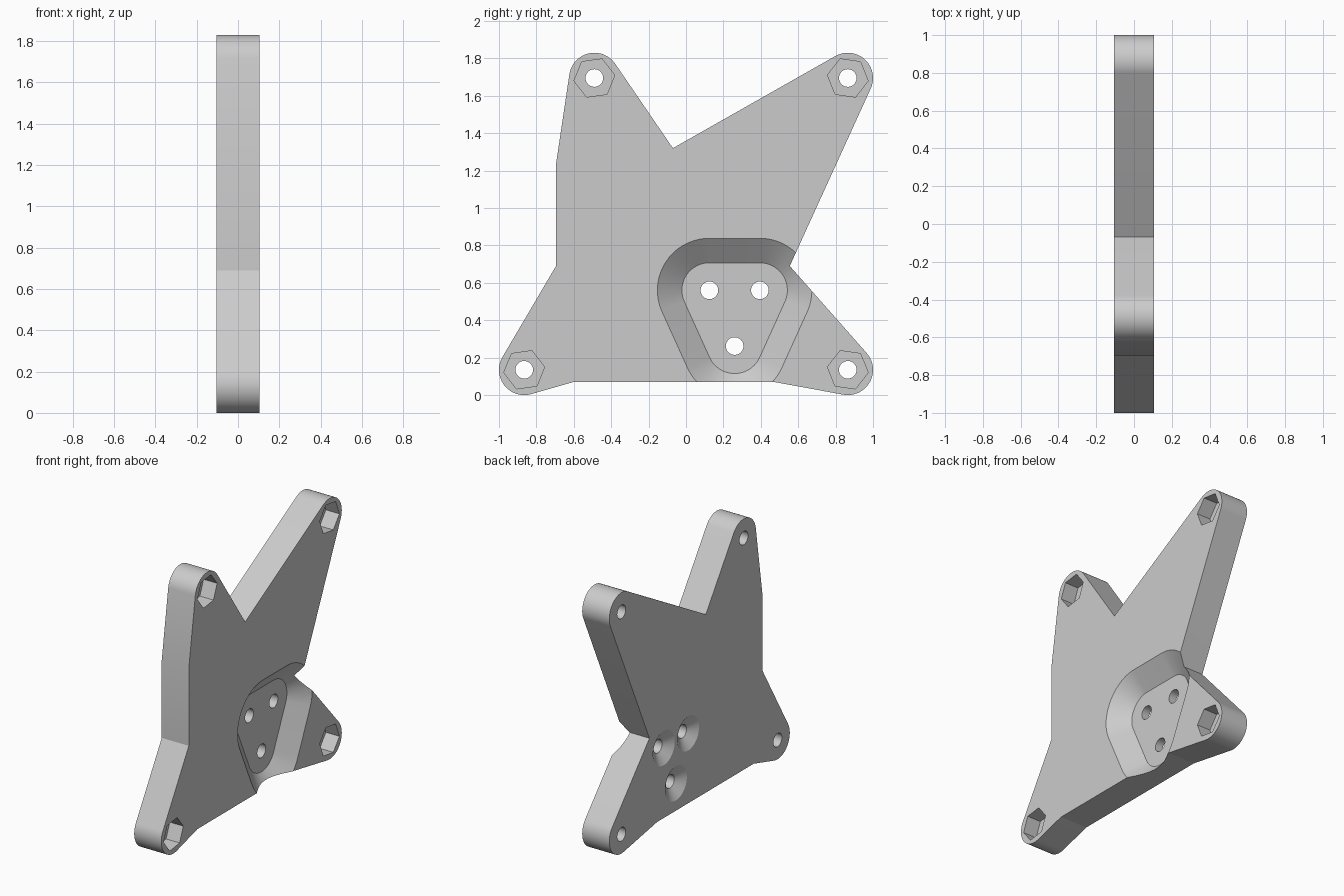
import bpy, bmesh, math
from mathutils import Vector

if "Cube" in bpy.data.objects:
    bpy.data.objects.remove(bpy.data.objects["Cube"], do_unlink=True)

HALF = 0.105           # half plate thickness
EAR_R = 0.135          # rounded corner radius
HOLE_R = 0.047
STEPS = 24

grey = bpy.data.materials.new("plain grey")
grey.use_nodes = True
grey.diffuse_color = (0.6, 0.6, 0.6, 1)
grey.node_tree.nodes["Principled BSDF"].inputs["Base Color"].default_value = (0.6, 0.6, 0.6, 1)


def make_object(name, bm):
    bmesh.ops.recalc_face_normals(bm, faces=bm.faces)
    mesh = bpy.data.meshes.new(name)
    bm.to_mesh(mesh)
    bm.free()
    mesh.materials.append(grey)
    obj = bpy.data.objects.new(name, mesh)
    bpy.context.collection.objects.link(obj)
    return obj


def ring(c, r, x, n, turn=0.0):
    """Points of a circle or polygon around c = (y, z) at depth x."""
    return [Vector((x, c[0] + r * math.cos(turn + math.tau * i / n),
                    c[1] + r * math.sin(turn + math.tau * i / n))) for i in range(n)]


def hull(name, points):
    """Convex solid around the points."""
    bm = bmesh.new()
    for p in points:
        bm.verts.new(p)
    res = bmesh.ops.convex_hull(bm, input=bm.verts[:])
    junk = [v for v in res["geom_interior"] if isinstance(v, bmesh.types.BMVert)]
    bmesh.ops.delete(bm, geom=junk, context="VERTS")
    bmesh.ops.dissolve_limit(bm, angle_limit=0.005, verts=bm.verts[:], edges=bm.edges[:])
    return make_object(name, bm)


def rounded_ear(prev, c, nxt):
    """Arc around c, tangent to the lines from prev and to nxt."""
    def tangent(p, sign):
        d = Vector(p) - Vector(c)
        return math.atan2(d.y, d.x) + sign * math.acos(EAR_R / d.length)
    a0, a1 = tangent(prev, 1), tangent(nxt, -1)
    span = (a1 - a0) % math.tau
    return [(c[0] + EAR_R * math.cos(a0 + span * i / STEPS),
             c[1] + EAR_R * math.sin(a0 + span * i / STEPS)) for i in range(STEPS + 1)]


# Plate outline: four rounded ears joined by straight edges
low_back, low_front = (0.865, 0.135), (-0.865, 0.135)
top_back, top_front = (0.865, 1.695), (-0.49, 1.695)
ears = [low_front, low_back, top_back, top_front]
foot_front, foot_back = (-0.6, 0.07), (0.47, 0.07)
notch, valley = (0.555, 0.69), (-0.07, 1.32)
side_top, side_low = (-0.695, 1.235), (-0.695, 0.69)
outline = (rounded_ear(side_low, low_front, foot_front) + [foot_front, foot_back]
           + rounded_ear(foot_back, low_back, notch) + [notch]
           + rounded_ear(notch, top_back, valley) + [valley]
           + rounded_ear(valley, top_front, side_top) + [side_top, side_low])

bm = bmesh.new()
face = bm.faces.new([bm.verts.new((-HALF, y, z)) for y, z in outline])
ext = bmesh.ops.extrude_face_region(bm, geom=[face], use_keep_orig=True)
bmesh.ops.translate(bm, vec=(2 * HALF, 0, 0),
                    verts=[g for g in ext["geom"] if isinstance(g, bmesh.types.BMVert)])
plate = make_object("mounting_plate", bm)

cutters = []

# Sloped recess with a rounded triangular floor
screws = [(0.125, 0.56), (0.395, 0.56), (0.26, 0.262)]
floor_r, rim_r, over = 0.147, 0.278, 0.4
wide_r = rim_r + (rim_r - floor_r) * over
cutters.append(hull("recess_cutter",
                    [p for c in screws for p in ring(c, floor_r, 0, 64)
                     + ring(c, wide_r, HALF * (1 + over), 64)]))

# Countersunk screw holes
sink, sink_r = 0.047, 0.12
for c in screws:
    slope = (sink_r - HOLE_R) / sink
    cutters.append(hull("countersink_cutter",
                        ring(c, HOLE_R, -HALF + sink, 64)
                        + ring(c, sink_r + slope * 0.02, -HALF - 0.02, 64)))

# Hexagonal nut pockets in the ears
for c, turn in zip(ears, (8, -8, -8, 8)):
    t = math.radians(turn)
    cutters.append(hull("nut_pocket_cutter",
                        ring(c, 0.11, 0, 6, t) + ring(c, 0.11, 0.2, 6, t)))

# Through holes
for c in ears + screws:
    cutters.append(hull("hole_cutter", ring(c, HOLE_R, -0.2, 64) + ring(c, HOLE_R, 0.2, 64)))

# Cut everything out of the plate
bpy.context.view_layer.objects.active = plate
for cutter in cutters:
    cutter.hide_render = True
    mod = plate.modifiers.new("cut", "BOOLEAN")
    mod.operation = "DIFFERENCE"
    mod.solver = "EXACT"
    mod.object = cutter
    bpy.ops.object.modifier_apply(modifier=mod.name)
    bpy.data.objects.remove(cutter, do_unlink=True)

for obj in bpy.context.selected_objects:
    obj.select_set(False)
plate.select_set(True)
bpy.ops.object.shade_smooth_by_angle(angle=math.radians(9))
